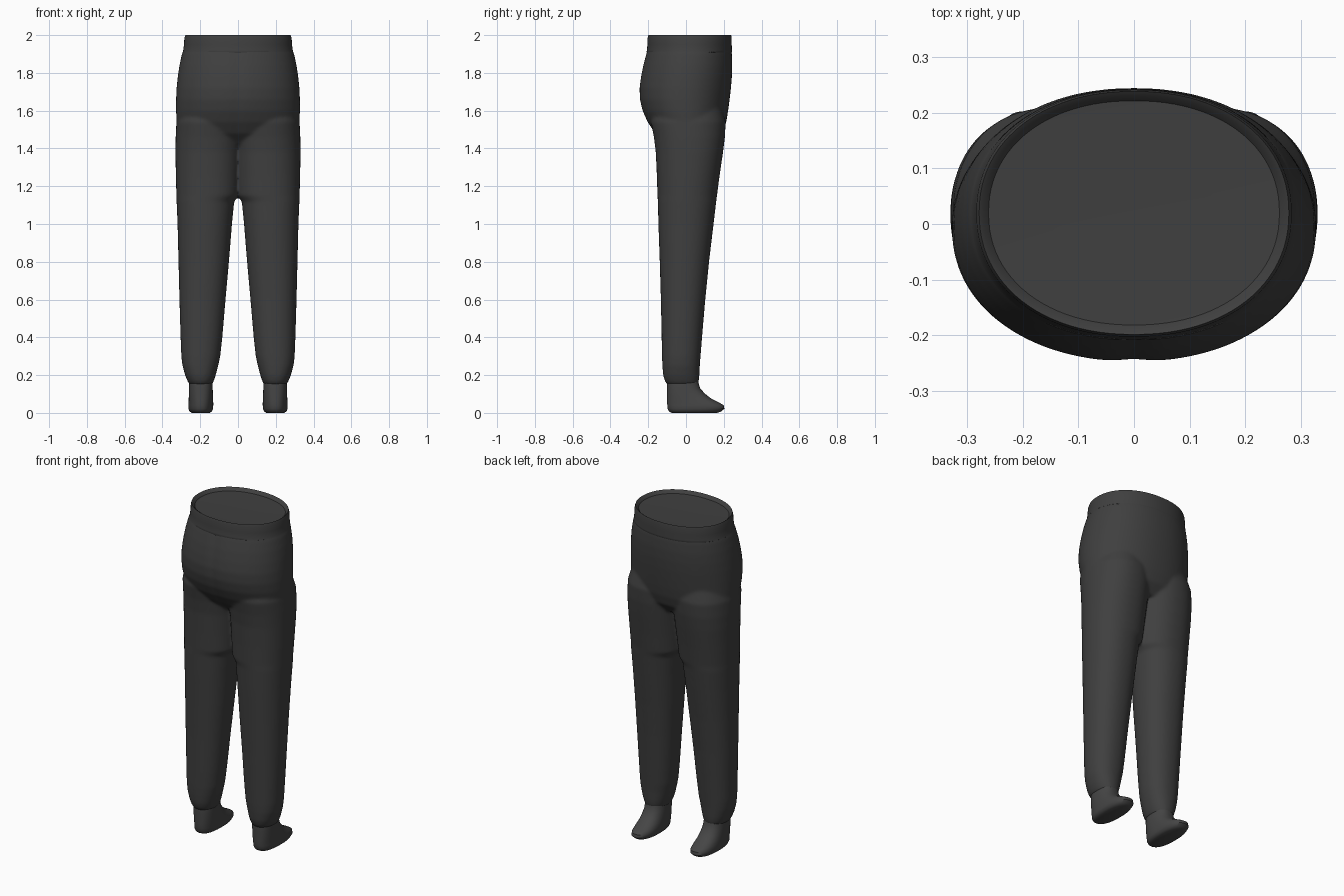
import bpy, bmesh
from math import sin, cos, pi, exp, copysign

N = 96


def material(name, v):
    m = bpy.data.materials.new(name)
    m.diffuse_color = (v, v, v, 1)
    return m


def loft(bm, sections, p=2.2, groove=0.0):
    """Closed loft through superellipses given as (z, x0, x1, y0, y1)."""
    rings = []
    for z, x0, x1, y0, y1 in sections:
        ring = []
        for i in range(N):
            a = 2 * pi * i / N
            c, s = cos(a), sin(a)
            k = 1 - groove * exp(-((a - 1.5 * pi) / 0.07) ** 2)
            x = (x0 + x1) / 2 + (x1 - x0) / 2 * copysign(abs(c) ** (2 / p), c)
            y = (y0 + y1) / 2 + (y1 - y0) / 2 * copysign(abs(s) ** (2 / p), s) * k
            ring.append(bm.verts.new((x, y, z)))
        rings.append(ring)
    for r, q in zip(rings, rings[1:]):
        for i in range(N):
            j = (i + 1) % N
            bm.faces.new((r[i], r[j], q[j], q[i]))
    bm.faces.new(rings[0][::-1])
    bm.faces.new(rings[-1])


def mirrored(sections):
    return [(z, -x1, -x0, y0, y1) for z, x0, x1, y0, y1 in sections]


def make(name, bm, mat, voxel=0, smooth=0):
    bmesh.ops.recalc_face_normals(bm, faces=bm.faces)
    me = bpy.data.meshes.new(name)
    bm.to_mesh(me)
    bm.free()
    ob = bpy.data.objects.new(name, me)
    bpy.context.collection.objects.link(ob)
    me.materials.append(mat)
    if voxel:
        m = ob.modifiers.new("merge", 'REMESH')
        m.mode = 'VOXEL'
        m.voxel_size = voxel
        m.use_smooth_shade = True
    if smooth:
        m = ob.modifiers.new("soften", 'SMOOTH')
        m.factor = 0.5
        m.iterations = smooth
    bpy.ops.object.select_all(action='DESELECT')
    ob.select_set(True)
    bpy.context.view_layer.objects.active = ob
    bpy.ops.object.shade_smooth_by_angle(angle=0.8)
    return ob


cloth = material("dark_cloth", 0.05)
sock = material("sock_grey", 0.06)

# Trousers: hips plus two tapering legs merged into one skin
hips = [(1.42, -0.27, 0.27, -0.10, 0.15), (1.48, -0.31, 0.31, -0.165, 0.195),
        (1.54, -0.325, 0.325, -0.205, 0.213), (1.60, -0.328, 0.328, -0.232, 0.223),
        (1.66, -0.328, 0.328, -0.246, 0.231), (1.72, -0.325, 0.325, -0.248, 0.238),
        (1.78, -0.319, 0.319, -0.24, 0.243), (1.84, -0.31, 0.31, -0.228, 0.245),
        (1.90, -0.297, 0.297, -0.212, 0.243), (1.92, -0.289, 0.289, -0.205, 0.24),
        (1.975, -0.277, 0.277, -0.197, 0.234)]
leg = [(0.15, 0.137, 0.257, -0.10, 0.062), (0.17, 0.128, 0.268, -0.113, 0.068),
       (0.20, 0.118, 0.28, -0.121, 0.071), (0.25, 0.105, 0.294, -0.125, 0.073),
       (0.30, 0.094, 0.30, -0.127, 0.077), (0.40, 0.083, 0.304, -0.129, 0.085),
       (0.60, 0.066, 0.31, -0.133, 0.102), (0.80, 0.048, 0.315, -0.139, 0.122),
       (1.00, 0.032, 0.32, -0.146, 0.146), (1.12, 0.02, 0.325, -0.149, 0.16),
       (1.15, -0.004, 0.326, -0.151, 0.164), (1.25, -0.010, 0.329, -0.154, 0.177),
       (1.38, -0.018, 0.331, -0.16, 0.196), (1.46, -0.025, 0.33, -0.17, 0.206),
       (1.54, -0.03, 0.326, -0.185, 0.21), (1.62, -0.02, 0.30, -0.17, 0.19)]
bm = bmesh.new()
loft(bm, hips, 2.15, 0.02)
loft(bm, leg)
loft(bm, mirrored(leg))
make("trousers", bm, cloth, 0.009, 6)

# Waistband with a shallow dished top
bm = bmesh.new()
band = [(1.90, -0.285, 0.285, -0.203, 0.236), (1.91, -0.293, 0.293, -0.209, 0.243),
        (1.92, -0.290, 0.290, -0.207, 0.243), (1.95, -0.286, 0.286, -0.204, 0.242),
        (1.985, -0.284, 0.284, -0.203, 0.242), (2.00, -0.279, 0.279, -0.199, 0.239),
        (1.995, -0.272, 0.272, -0.192, 0.232), (1.982, -0.262, 0.262, -0.182, 0.222),
        (1.978, -0.15, 0.15, -0.09, 0.13)]
loft(bm, band, 2.15)
make("waistband", bm, cloth)

# Feet with the toes sloping toward +y
foot = [(0.0, 0.15, 0.245, -0.075, 0.165), (0.008, 0.138, 0.257, -0.09, 0.187),
        (0.022, 0.132, 0.263, -0.097, 0.203), (0.04, 0.131, 0.263, -0.099, 0.20),
        (0.055, 0.131, 0.262, -0.10, 0.175), (0.075, 0.132, 0.261, -0.10, 0.135),
        (0.10, 0.133, 0.260, -0.10, 0.102), (0.13, 0.134, 0.259, -0.10, 0.075),
        (0.17, 0.136, 0.258, -0.10, 0.063), (0.20, 0.14, 0.255, -0.095, 0.06)]
for side, secs in (("right", foot), ("left", mirrored(foot))):
    bm = bmesh.new()
    loft(bm, secs, 2.4)
    make(side + "_foot", bm, sock)
